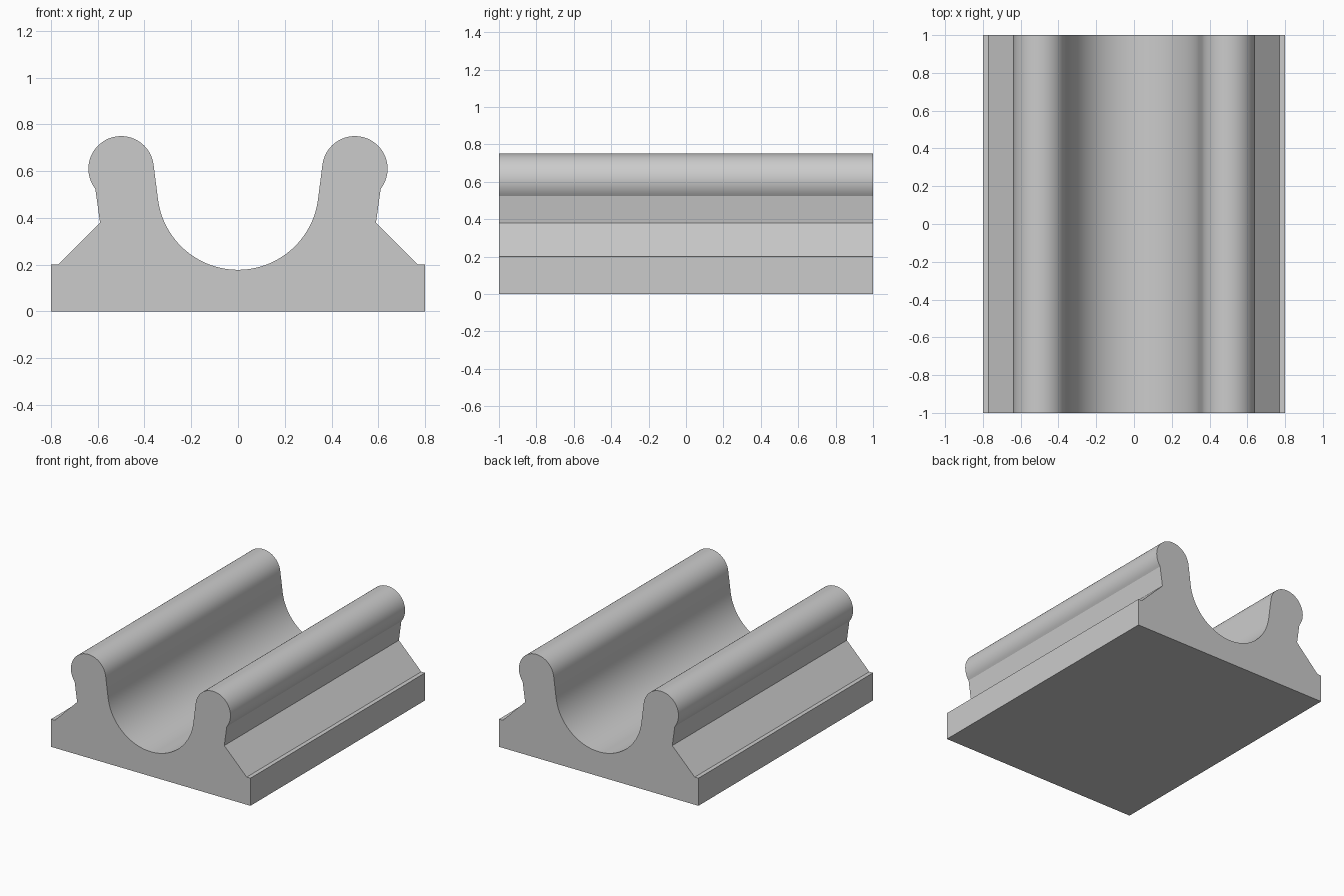
import bpy
import bmesh
from math import cos, sin, radians

cube = bpy.data.objects.get("Cube")
if cube:
    bpy.data.objects.remove(cube, do_unlink=True)

# Plain grey material
grey = bpy.data.materials.new("plain grey")
grey.use_nodes = True
colour = (0.6, 0.6, 0.6, 1)
grey.diffuse_color = colour
grey.node_tree.nodes["Principled BSDF"].inputs["Base Color"].default_value = colour


def arc(cx, cz, r, start, end, steps):
    """Points along an arc in the x-z plane, angles in degrees."""
    angles = [radians(start + (end - start) * i / steps) for i in range(steps + 1)]
    return [(cx + r * cos(a), cz + r * sin(a)) for a in angles]


# Half profile: base, sloped flank, rounded rail top, channel wall and floor
half = [(0.8, 0), (0.8, 0.2), (0.77, 0.2), (0.59, 0.38)]
half += arc(0.5, 0.61, 0.14, -38, 173, 32)
half += arc(0, 0.523, 0.345, -7, -90, 24)
profile = half + [(-x, z) for x, z in reversed(half[:-1])]

# Extrude the mirrored profile along the length
bm = bmesh.new()
front = bm.faces.new([bm.verts.new((x, -1, z)) for x, z in profile])
swept = bmesh.ops.extrude_face_region(bm, geom=[front], use_keep_orig=True)
back = [g for g in swept["geom"] if isinstance(g, bmesh.types.BMVert)]
bmesh.ops.translate(bm, vec=(0, 2, 0), verts=back)
bmesh.ops.recalc_face_normals(bm, faces=bm.faces)

mesh = bpy.data.meshes.new("channel_block")
bm.to_mesh(mesh)
bm.free()
mesh.materials.append(grey)
block = bpy.data.objects.new("channel_block", mesh)
bpy.context.collection.objects.link(block)

# Smooth the curves, keep the corners crisp
bpy.ops.object.select_all(action="DESELECT")
block.select_set(True)
bpy.context.view_layer.objects.active = block
bpy.ops.object.shade_smooth_by_angle(angle=radians(25))
